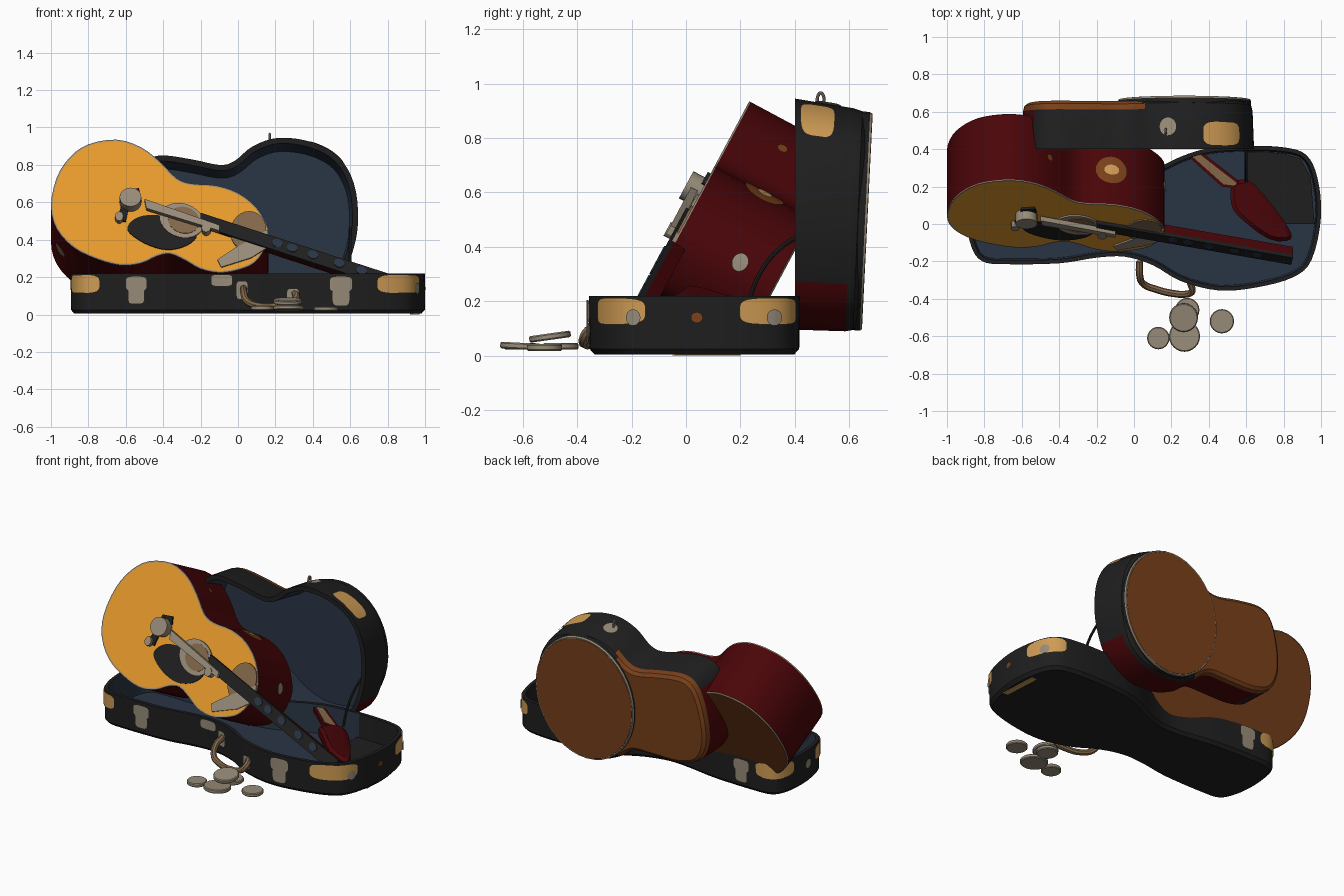
import bpy, bmesh, math
from mathutils import Vector, Matrix

if "Cube" in bpy.data.objects:
    bpy.data.objects.remove(bpy.data.objects["Cube"])

COLOURS = {"black": (.0135, .0135, .0135), "blue_lining": (.022, .034, .057), "red": (.068, .0015, .0025),
           "brown": (.195, .053, .011), "orange": (.79, .32, .024), "tan": (.31, .26, .19),
           "gold": (.62, .33, .09), "dark_tan": (.22, .135, .065)}
MATS = {}
for key, rgb in COLOURS.items():
    MATS[key] = bpy.data.materials.new(key)
    MATS[key].diffuse_color = (*rgb, 1)
ORDER = list(COLOURS)


def finish(name, bm, smooth=True):
    bmesh.ops.recalc_face_normals(bm, faces=bm.faces)
    me = bpy.data.meshes.new(name)
    bm.to_mesh(me)
    bm.free()
    for k in ORDER:
        me.materials.append(MATS[k])
    ob = bpy.data.objects.new(name, me)
    bpy.context.collection.objects.link(ob)
    if smooth:
        bpy.ops.object.select_all(action='DESELECT')
        ob.select_set(True)
        bpy.context.view_layer.objects.active = ob
        bpy.ops.object.shade_smooth_by_angle(angle=math.radians(35))
    return ob


def ccw(pts):
    area = sum(a[0] * b[1] - b[0] * a[1] for a, b in zip(pts, pts[1:] + pts[:1]))
    return pts if area > 0 else pts[::-1]


def rounded(ctrl, sub=4):
    """Closed smooth outline through control points."""
    p, out = [Vector(c) for c in ctrl], []
    n = len(p)
    for i in range(n):
        a, b, c, d = p[i - 1], p[i], p[(i + 1) % n], p[(i + 2) % n]
        for k in range(sub):
            t = k / sub
            out.append(.5 * (2 * b + (c - a) * t + (2 * a - 5 * b + 4 * c - d) * t**2
                             + (3 * b - a - 3 * c + d) * t**3))
    return ccw(out)


def ellipse(cx, cy, rx, ry, ang=0, n=24):
    c, s = math.cos(ang), math.sin(ang)
    return [Vector((cx + rx * math.cos(t) * c - ry * math.sin(t) * s,
                    cy + rx * math.cos(t) * s + ry * math.sin(t) * c))
            for t in (2 * math.pi * i / n for i in range(n))]


def normal_in(pts, i):
    t = (pts[(i + 1) % len(pts)] - pts[i - 1]).normalized()
    return Vector((-t.y, t.x))


def loft(name, pts, mapper, rings, cap0, smooth=True, rule=None):
    """rings: (inward offset, depth, colour of the band leading to it / end cap)."""
    bm, loops = bmesh.new(), []
    pts = ccw([Vector(p) for p in pts])
    n = len(pts)
    for off, d, _ in rings:
        loops.append([bm.verts.new(mapper(*(p + normal_in(pts, i) * off), d)) for i, p in enumerate(pts)])
    for j in range(1, len(rings)):
        for i in range(n):
            f = bm.faces.new((loops[j - 1][i], loops[j - 1][(i + 1) % n], loops[j][(i + 1) % n], loops[j][i]))
            col = rings[j][2]
            f.material_index = ORDER.index(rule(f, col) if rule else col)
    for lp, col in ((loops[0], cap0), (loops[-1], rings[-1][2])):
        bm.faces.new(lp).material_index = ORDER.index(col)
    return finish(name, bm, smooth)


def patch(name, pts, mapper, near, half, d0, d1, colour, slope=0, power=4, lift=.006):
    """Thin rounded plate wrapped along the wall of an outline."""
    n = len(pts)
    start = min(range(n), key=lambda i: (pts[i] - Vector(near)).length)

    def walk(s):
        i, step = start, 1 if s >= 0 else -1
        s = abs(s)
        while True:
            a, b = pts[i % n], pts[(i + step) % n]
            if s <= (b - a).length:
                f = s / (b - a).length
                return a.lerp(b, f), normal_in(pts, i % n).lerp(normal_in(pts, (i + step) % n), f)
            s -= (b - a).length
            i += step
    bm, cols, mid = bmesh.new(), [], (d0 + d1) / 2
    for k in range(15):
        t = -math.cos(math.pi * k / 14) * .995
        p, nrm = walk(t * half)
        h = (d1 - d0) / 2 * (1 - abs(t)**power)**(1 / power)
        cols.append([bm.verts.new(mapper(*(p + nrm * (slope * d - lift)), d)) for d in (mid - h, mid, mid + h)])
    for a, b in zip(cols, cols[1:]):
        for j in (0, 1):
            bm.faces.new((a[j], b[j], b[j + 1], a[j + 1])).material_index = ORDER.index(colour)
    return finish(name, bm)


def tube(name, pts, r, colour):
    cu = bpy.data.curves.new(name, 'CURVE')
    cu.dimensions, cu.bevel_depth, cu.bevel_resolution, cu.use_fill_caps = '3D', r, 2, True
    cu.resolution_u = 5
    sp = cu.splines.new('BEZIER')
    sp.bezier_points.add(len(pts) - 1)
    for b, p in zip(sp.bezier_points, pts):
        b.co, b.handle_left_type, b.handle_right_type = p, 'AUTO', 'AUTO'
    tmp = bpy.data.objects.new(name + "_path", cu)
    bpy.context.collection.objects.link(tmp)
    bm = bmesh.new()
    bm.from_mesh(bpy.data.meshes.new_from_object(tmp.evaluated_get(bpy.context.evaluated_depsgraph_get())))
    bpy.data.objects.remove(tmp)
    for f in bm.faces:
        f.material_index = ORDER.index(colour)
    finish(name, bm)


# Case base: open tray, outline in x, y
def flat(x, y, d):
    return (x, y, d)


def base_rule(f, col):
    c = f.calc_center_median()
    return "black" if c.x > .6 and c.y > 0 else col


base = rounded([(-.895, .03), (-.87, -.12), (-.81, -.2), (-.68, -.215), (-.4, -.21), (-.2, -.18), (-.05, -.175),
                (.1, -.22), (.25, -.305), (.45, -.355), (.65, -.34), (.85, -.285), (.95, -.19), (1, .04),
                (.98, .25), (.92, .37), (.8, .41), (.6, .418), (.4, .405), (.25, .36), (.1, .29), (-.05, .255),
                (-.2, .265), (-.4, .295), (-.68, .305), (-.82, .29), (-.88, .2)])
loft("case_base", base, flat, [(.02, .005, "black"), (.002, .025, "black"), (0, .22, "black"), (.022, .22, "black"),
                               (.03, .035, "blue_lining")], "black", rule=base_rule)
loft("case_compartment", [(.62, .0), (.965, .0), (.945, .25), (.89, .35), (.79, .38), (.59, .385)], flat,
     [(0, .03, "black"), (0, .07, "black")], "black", False)
loft("underside_strip", [(.97, -.05), (.955, .2), (.92, .2), (.935, -.05)], flat,
     [(0, 0, "gold"), (0, .006, "gold")], "gold", False)
# corner guards, latches and studs on the base
for i, (p, h) in enumerate([((-.84, -.17), .12), ((.87, -.275), .15), ((.95, .31), .13), ((-.84, .27), .13)]):
    patch(f"corner_guard_{i}", base, flat, p, h, .115, .212, "gold")
for i, (p, h, a, b) in enumerate([((-.565, -.215), .058, .125, .205), ((-.57, -.215), .045, .055, .15),
                                  ((.56, -.35), .062, .12, .205), ((.56, -.35), .047, .045, .15),
                                  ((-.08, -.175), .06, .15, .215), ((-.6, .3), .058, .12, .2),
                                  ((-.6, .3), .045, .05, .14)]):
    patch(f"case_latch_{i}", base, flat, p, h, a, b, "tan", lift=.009)
for i, (p, h) in enumerate([((.97, -.2), .028), ((.95, .33), .03), ((-.9, .03), .03)]):
    patch(f"case_button_{i}", base, flat, p, h, .11, .17, "tan", power=2, lift=.012)
patch("case_stud", base, flat, (1, .05), .022, .12, .16, "brown", power=2)
# carrying handle with its mounts
tube("handle", [(.03, -.2, .14), (.03, -.27, .12), (.05, -.32, .07), (.12, -.35, .045), (.2, -.37, .045),
                (.28, -.375, .06), (.31, -.36, .09), (.3, -.31, .12)], .019, "dark_tan")
patch("handle_mount_left", base, flat, (.03, -.19), .035, .08, .18, "tan", lift=.01)
patch("handle_mount_right", base, flat, (.3, -.32), .035, .06, .14, "tan", lift=.01)


# Case lid: upright tray, outline in x, z
def upright(x, z, d):
    return (x, .40 + d * (.98 + .18 * (z - .5)), z - d * (.1 + .08 * (z - .5)))


lid = rounded([(.642, .52), (.62, .7), (.54, .84), (.4, .92), (.22, .945), (.08, .9), (-.02, .82), (-.1, .8),
               (-.25, .83), (-.42, .85), (-.52, .8), (-.58, .65), (-.6, .45), (-.54, .3), (-.4, .24), (-.2, .235),
               (-.06, .23), (.04, .16), (.2, .1), (.4, .11), (.55, .2), (.62, .36)])


def lid_rule(f, col):
    c = f.calc_center_median()
    if col == "black" and c.y > .41 and (c.z < .25 or (c.x < -.49 and c.z < .75)):
        return "red"
    return "black" if col == "brown" and c.x > .05 else col


loft("case_lid", lid, upright, [(.045, .215, "blue_lining"), (.03, 0, "blue_lining"), (0, 0, "black"),
                                (.008, .205, "black"), (.015, .235, "brown"), (.035, .25, "brown")],
     "blue_lining", rule=lid_rule)
# round back panel of the larger bout, with pale edging
loft("lid_back_panel", ellipse(.27, .52, .355, .41, 0, 40), upright,
     [(0, .235, "black"), (0, .262, "black"), (.004, .27, "tan"), (.01, .27, "tan"), (.011, .271, "brown")], "black")
patch("lid_corner_guard", lid, upright, (.47, .89), .115, .02, .14, "gold", .03)
patch("lid_latch", lid, upright, (.19, .945), .045, .07, .16, "tan", .03, 2)
tube("lid_loop", [(.17, .483, .925), (.17, .485, .955), (.17, .495, .966), (.17, .505, .955), (.17, .507, .92)],
     .006, "tan")
tube("lid_stay", [(.6, .23, .2), (.6, .27, .3), (.6, .34, .39), (.6, .45, .46)], .008, "black")


# Guitar: leaning plane, outline in x, z as seen from the front
def lean(x, z, d):
    return (x, -.15 + (z - .22) * .535 + .88 * d, z - .47 * d)


body = rounded([(-1, .58), (-.97, .73), (-.9, .84), (-.8, .91), (-.65, .935), (-.52, .895), (-.42, .82), (-.33, .73),
                (-.25, .70), (-.12, .69), (0, .65), (.1, .57), (.16, .46), (.15, .37), (.09, .28), (0, .24),
                (-.1, .225), (-.2, .245), (-.28, .29), (-.36, .325), (-.43, .315), (-.52, .275), (-.63, .265),
                (-.76, .3), (-.88, .36), (-.97, .46)], 3)
loft("guitar_body", body, lean, [(.008, 0, "orange"), (0, 0, "tan"), (0, .006, "tan"), (0, .402, "red"),
                                 (.006, .408, "tan"), (.01, .408, "brown")], "orange")
AX = math.radians(-17)


def plate(name, pts, d0, d1, colour, smooth=True):
    return loft(name, pts, lean, [(0, d1, colour), (0, d0, colour)], colour, smooth)


plate("pickguard", rounded([(-.59, .45), (-.55, .51), (-.45, .53), (-.3, .5), (-.22, .43), (-.27, .37), (-.38, .345),
                            (-.5, .38)]), -.006, 0, "black")
plate("soundhole_ring", ellipse(-.3, .5, .12, .09, AX), -.009, 0, "tan")
plate("soundhole", ellipse(-.29, .5, .085, .07, AX), -.012, -.008, "dark_tan")
plate("worn_patch", ellipse(.055, .445, .095, .105, AX), -.008, 0, "dark_tan")
# bridge and tuners on the face
plate("bridge_block", [(-.65, .495), (-.6, .495), (-.58, .59), (-.52, .63), (-.53, .67), (-.6, .665), (-.62, .59)],
      -.012, 0, "black", False)
plate("bridge_disc", ellipse(-.575, .6, .058, .05), -.06, 0, "tan")
plate("bridge_button", ellipse(-.635, .51, .022, .025, n=12), -.035, 0, "tan")
plate("strings", [(-.5, .6), (-.49, .55), (-.1, .43), (-.1, .46)], -.04, -.012, "tan", False)
plate("string_knob", ellipse(-.17, .445, .025, .025, n=12), -.045, 0, "tan")
plate("string_plate", [(-.11, .29), (-.02, .35), (.16, .45), (.165, .36), (.07, .3), (-.09, .25)], -.009, 0, "tan", False)
# neck with dark fingerboard and inlays
loft("neck", [(-.2, .535), (-.2, .465), (.84, .125), (.85, .195)], lean,
     [(0, -.02, "black"), (0, 0, "black"), (.005, .05, "red")], "black", False)
for i, x in enumerate((.21, .29, .4, .54, .66)):
    plate(f"fret_inlay_{i}", ellipse(x, .44 - .326 * x, .03, .022, AX, 8), -.025, -.019, "blue_lining", False)


# Red headstock and strap bar lying in the case
def lying(x, y, d):
    return (x, y, .25 - .3 * abs(y - .01) - .3 * max(0, x - .6) + d)


loft("headstock", rounded([(.52, .2), (.56, .235), (.64, .215), (.8, .02), (.84, -.08), (.72, -.08), (.56, .04),
                           (.52, .11)], 3), lying, [(.02, .015, "red"), (0, 0, "red"), (0, -.05, "red")], "red")
loft("strap_bar", [(.28, .37), (.36, .385), (.56, .23), (.55, .19), (.47, .2)], flat,
     [(0, .17, "red"), (0, .2, "red"), (.015, .2, "red"), (.015, .203, "dark_tan")], "red", False)

# Fittings on the guitar side
patch("strap_button", body, lean, (.16, .45), .03, .22, .28, "tan", power=2, lift=.009)
patch("side_badge", body, lean, (-.1, .69), .085, .13, .29, "brown", power=2)
patch("side_badge_centre", body, lean, (-.1, .69), .04, .18, .24, "gold", power=2, lift=.009)
patch("side_mark", body, lean, (-.46, .85), .018, .17, .21, "brown", power=2)
patch("end_button", body, lean, (-.96, .44), .04, .12, .2, "dark_tan", power=2, lift=.009)

# Loose coins in front
for i, (x, y, z, r, tilt) in enumerate([(.13, -.61, .035, .06, 0), (.27, -.6, .035, .083, -3), (.265, -.5, .07, .077, 8),
                                        (.285, -.46, .035, .065, 0), (.47, -.52, .03, .065, 0)]):
    bm = bmesh.new()
    bmesh.ops.create_cone(bm, cap_ends=True, segments=24, radius1=r, radius2=r, depth=.024,
                          matrix=Matrix.Translation((x, y, z)) @ Matrix.Rotation(math.radians(tilt), 4, 'X'))
    bmesh.ops.bevel(bm, geom=[e for e in bm.edges if abs(e.calc_length() - 2 * r * math.sin(math.pi / 24)) < .001],
                    offset=.005, segments=1, affect='EDGES')
    for f in bm.faces:
        f.material_index = ORDER.index("tan")
    finish(f"coin_{i}", bm)

for m in bpy.data.materials:
    if m.users and not m.is_grease_pencil:
        m.use_nodes = True
        m.node_tree.nodes["Principled BSDF"].inputs["Base Color"].default_value = m.diffuse_color
